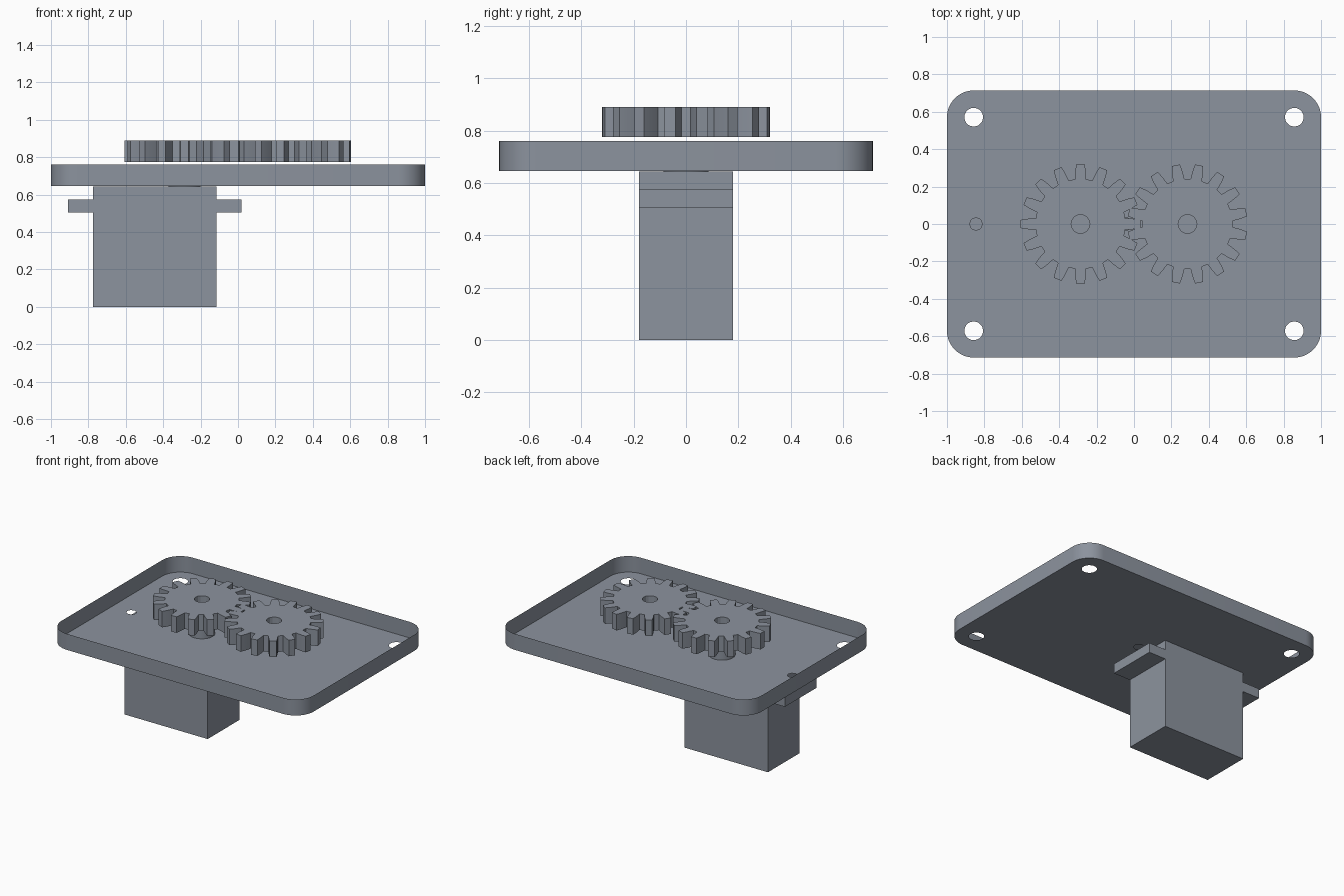
import bpy, bmesh, math
from math import cos, sin, pi, radians

if "Cube" in bpy.data.objects:
    bpy.data.objects.remove(bpy.data.objects["Cube"])

grey = bpy.data.materials.new("slate grey")
grey.diffuse_color = (0.262, 0.292, 0.342, 1)
grey.use_nodes = True
grey.node_tree.nodes["Principled BSDF"].inputs["Base Color"].default_value = grey.diffuse_color


def circle(cx, cy, r, n):
    return [(cx + r * cos(2 * pi * i / n), cy + r * sin(2 * pi * i / n)) for i in range(n)]


def rounded_rect(hx, hy, r, seg=12):
    pts = []
    for k, (sx, sy) in enumerate([(1, 1), (-1, 1), (-1, -1), (1, -1)]):
        for i in range(seg + 1):
            a = (k + i / seg) * pi / 2
            pts.append((sx * (hx - r) + r * cos(a), sy * (hy - r) + r * sin(a)))
    return pts


def gear_outline(cx, cy, teeth, phase):
    # half a tooth: root, pitch and tip as (radius, half angle in degrees)
    flank = [(0.241, 7.3), (0.286, 5.6), (0.321, 3.9)]
    tooth = [(r, -a) for r, a in flank] + [(r, a) for r, a in reversed(flank)]
    pts = []
    for t in range(teeth):
        for r, a in tooth:
            ang = radians(phase + 360 * t / teeth + a)
            pts.append((cx + r * cos(ang), cy + r * sin(ang)))
    return pts


def prism(name, outline, holes, z0, z1, open_top=False):
    """Extrude an outline with holes; an open top leaves a thin tray."""
    bm = bmesh.new()
    low_edges, high_edges = [], []
    for k, loop in enumerate([outline] + holes):
        n = len(loop)
        low = [bm.verts.new((x, y, z0)) for x, y in loop]
        low_edges += [bm.edges.new((low[i], low[(i + 1) % n])) for i in range(n)]
        if open_top and k > 0:
            continue
        high = [bm.verts.new((x, y, z1)) for x, y in loop]
        high_edges += [bm.edges.new((high[i], high[(i + 1) % n])) for i in range(n)]
        for i in range(n):
            j = (i + 1) % n
            bm.faces.new((low[i], low[j], high[j], high[i]))
    bmesh.ops.triangle_fill(bm, edges=low_edges, use_beauty=True)
    if not open_top:
        bmesh.ops.triangle_fill(bm, edges=high_edges, use_beauty=True)
    bmesh.ops.recalc_face_normals(bm, faces=bm.faces[:])
    me = bpy.data.meshes.new(name)
    bm.to_mesh(me)
    bm.free()
    me.materials.append(grey)
    ob = bpy.data.objects.new(name, me)
    bpy.context.collection.objects.link(ob)
    for p in me.polygons:
        p.use_smooth = True
    me.set_sharp_from_angle(angle=radians(20))
    return ob


def box(name, x0, x1, hy, z0, z1):
    return prism(name, [(x0, -hy), (x1, -hy), (x1, hy), (x0, hy)], [], z0, z1)


# Open tray with mounting, screw and shaft holes
holes = [circle(sx * 0.857, sy * 0.571, 0.05, 20) for sx in (-1, 1) for sy in (-1, 1)]
holes += [circle(x, 0, 0.034, 8) for x in (-0.845, -0.04)]
holes.append(circle(-0.286, 0, 0.107, 24))
prism("tray", rounded_rect(1.0, 0.714, 0.143), holes, 0.645, 0.76, open_top=True)

# Motor under the tray with its two mounting ears and output post
box("motor_body", -0.775, -0.115, 0.179, 0.0, 0.644)
box("left_ear", -0.91, -0.775, 0.179, 0.505, 0.575)
box("right_ear", -0.115, 0.02, 0.179, 0.505, 0.575)
prism("output_post", circle(-0.286, 0, 0.086, 24), [], 0.644, 0.755)

# Meshing gears, the second turned by half a tooth
for name, x, phase in (("drive_gear", -0.286, 0), ("driven_gear", 0.286, 11.25)):
    prism(name, gear_outline(x, 0, 16, phase), [circle(x, 0, 0.05, 16)], 0.775, 0.89)
